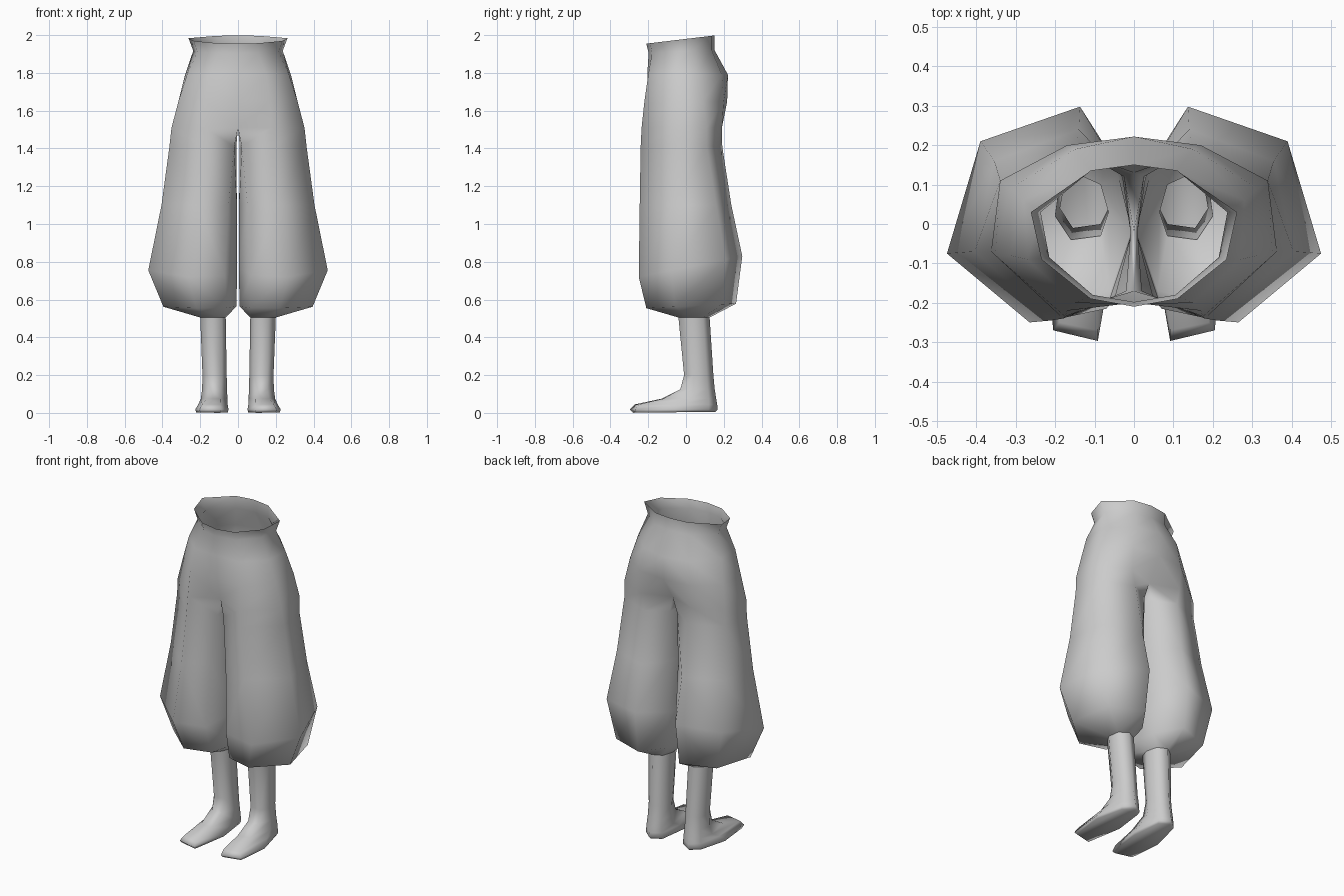
import bpy, bmesh

grey = bpy.data.materials.new("plain grey")
grey.diffuse_color = (0.6, 0.6, 0.6, 1)


def level(z, pts, tilt=0.0):
    """Cross-section at height z, tilted along y."""
    return [(x, y, z + tilt * y) for x, y in pts]


def loft(name, rings, cap=False):
    """Skin the +x half through its rings, then mirror it.
    Six-point rings are open on the centre line, seven-point rings are closed."""
    bm = bmesh.new()
    vr = [[bm.verts.new(p) for p in ring] for ring in rings]
    for a, b in zip(vr, vr[1:]):
        n = min(len(a), len(b))
        for i in range(5 if n == 6 else n):
            j = (i + 1) % n
            bm.faces.new((b[i], b[j], a[j], a[i]))
    if cap:
        bm.faces.new(vr[-1][::-1])
    for f in bm.faces:
        f.smooth = True
    me = bpy.data.meshes.new(name)
    bm.to_mesh(me)
    bm.free()
    me.materials.append(grey)
    ob = bpy.data.objects.new(name, me)
    bpy.context.collection.objects.link(ob)
    m = ob.modifiers.new("mirror", 'MIRROR')
    m.use_clip = True
    m.merge_threshold = 0.0005
    return ob


# Order of points: front inner, front, outer, back outer, back, back inner, inner
shin_top = [(.085, -.03), (.16, -.04), (.2, .02), (.19, .09), (.14, .125), (.085, .1), (.065, .03)]

# Baggy trousers: flared waist, hips, crotch, two ballooning legs gathered at the shin
loft("trousers", [
    level(1.98, [(0, -.21), (.11, -.19), (.235, -.09), (.262, .03), (.11, .135), (0, .15)], .12),
    level(1.915, [(0, -.198), (.105, -.18), (.215, -.085), (.237, .03), (.11, .135), (0, .15)], .05),
    level(1.79, [(0, -.205), (.15, -.2), (.27, -.09), (.28, .06), (.15, .19), (0, .222)]),
    level(1.65, [(0, -.2), (.17, -.22), (.315, -.08), (.315, .09), (.17, .2), (0, .218)]),
    level(1.51, [(0, -.17), (.175, -.235), (.352, -.08), (.34, .11), (.17, .19), (0, .13), (0, -.02)]),
    level(1.41, [(.02, -.17), (.18, -.24), (.363, -.07), (.34, .11), (.15, .192), (.025, .12), (.009, -.02)]),
    level(1.1, [(.05, -.19), (.21, -.245), (.405, -.07), (.355, .16), (.14, .24), (.03, .12), (.006, -.02)]),
    level(.77, [(.07, -.215), (.265, -.25), (.475, -.075), (.39, .21), (.137, .298), (.03, .13), (.005, -.02)], .2),
    level(.565, [(.06, -.17), (.22, -.21), (.395, -.06), (.34, .19), (.14, .265), (.04, .12), (.008, -.02)], .05),
    level(.505, shin_top),
])

# Bare shins running down into the feet
loft("shins_and_feet", [
    level(.505, shin_top),
    level(.2, [(.085, .0), (.155, -.01), (.188, .04), (.175, .11), (.13, .145), (.08, .12), (.06, .05)]),
    level(.125, [(.09, -.03), (.155, -.03), (.19, .04), (.178, .115), (.13, .152), (.078, .125), (.058, .05)]),
    level(.075, [(.09, -.13), (.165, -.12), (.197, .03), (.182, .12), (.13, .16), (.075, .13), (.056, .04)]),
    level(.045, [(.092, -.27), (.19, -.25), (.21, -.02), (.185, .12), (.13, .165), (.072, .13), (.055, -.02)]),
    level(.018, [(.092, -.297), (.205, -.27), (.226, -.06), (.186, .12), (.13, .168), (.07, .13), (.05, -.06)]),
    level(.004, [(.095, -.28), (.2, -.255), (.222, -.06), (.18, .11), (.13, .155), (.075, .12), (.054, -.06)], .012),
], cap=True)
